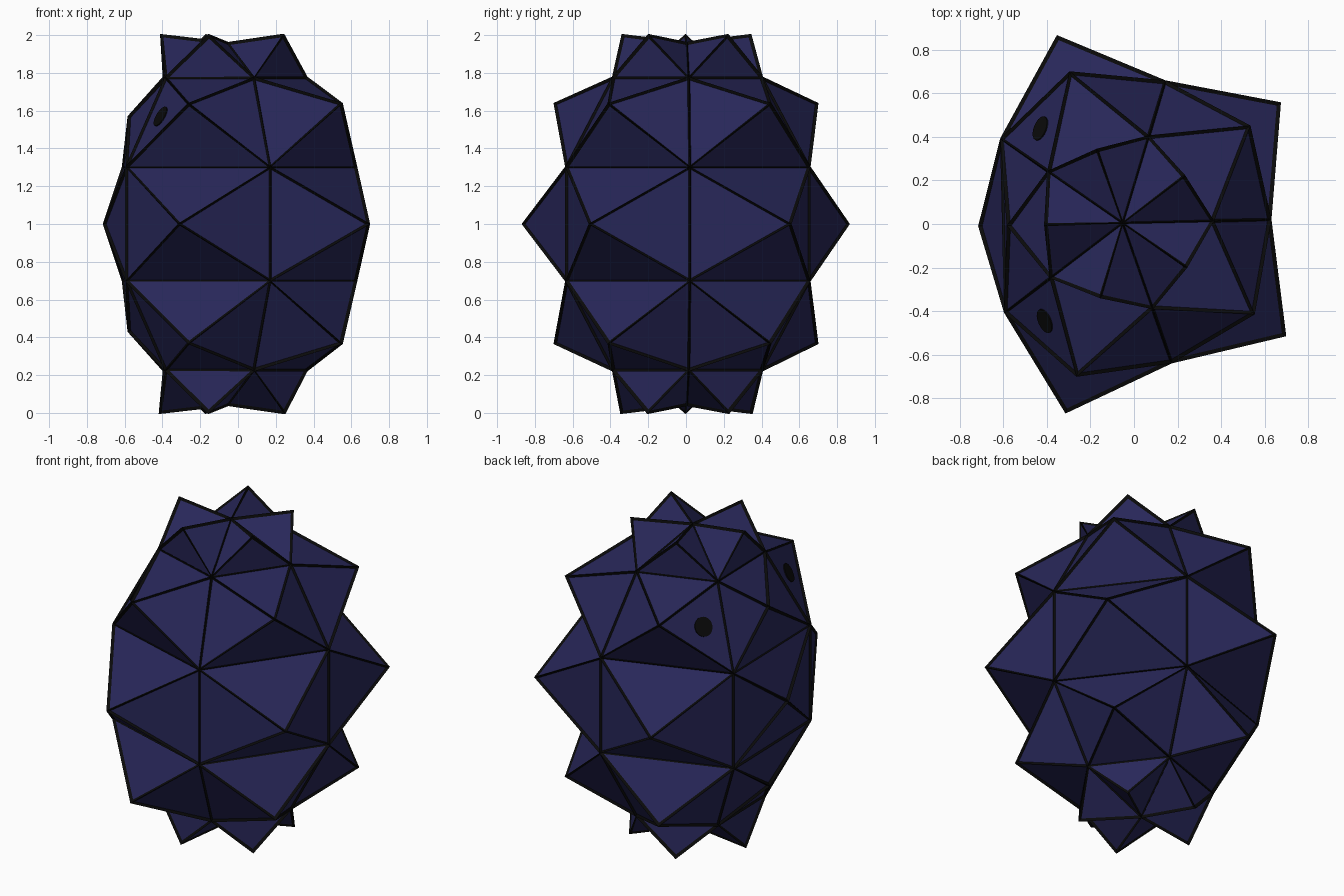
import bpy, bmesh, math
from mathutils import Vector

if "Cube" in bpy.data.objects:
    bpy.data.objects.remove(bpy.data.objects["Cube"])

N = 5
CX, CY = -0.052, 0.005
TURN = math.radians(1.3)


def mat(name, col):
    m = bpy.data.materials.new(name)
    m.diffuse_color = (*col, 1)
    m.use_nodes = True
    m.node_tree.nodes["Principled BSDF"].inputs["Base Color"].default_value = m.diffuse_color
    return m


navy = mat("navy panels", (0.021, 0.020, 0.100))
black = mat("black edging", (0.003, 0.003, 0.003))


def polar(r, step, z):
    a = TURN + step * 2 * math.pi / N
    return Vector((CX + r * math.cos(a), CY + r * math.sin(a), z))


# Five-sided ball: pole, four rings, pole; every panel raised into a pyramid
RINGS = [(0.41, 0.23), (0.67, 0.70), (0.67, 1.30), (0.41, 1.77)]
SPIKES = [(0.725, 0.37), (0.90, 1.0), (0.725, 1.635)]
BACK = [(0.52, 0.435), (0.65, 1.0), (0.52, 1.565)]   # flatter face side


def shell():
    bm = bmesh.new()
    rings = [[bm.verts.new(polar(r, i, z)) for i in range(N)] for r, z in RINGS]
    poles = [bm.verts.new((CX, CY, z)) for z in (0.05, 1.95)]

    def pyramid(base, tip):
        t = bm.verts.new(tip)
        for a, b in zip(base, base[1:] + base[:1]):
            bm.faces.new((a, b, t))

    for i in range(N):
        j = (i + 1) % N
        for k in range(3):
            r, z = BACK[k] if i == 2 else SPIKES[k]
            lo, hi = rings[k], rings[k + 1]
            pyramid([lo[i], lo[j], hi[j], hi[i]], polar(r, i + 0.5, z))
        pyramid([rings[3][i], rings[3][j], poles[1]], polar(0.353, i + 0.5, 1.995))
        pyramid([rings[0][j], rings[0][i], poles[0]], polar(0.36, i + 0.5, 0.005))
    bmesh.ops.recalc_face_normals(bm, faces=bm.faces)
    return bm


def make(name, bm, material):
    me = bpy.data.meshes.new(name)
    bm.to_mesh(me)
    bm.free()
    me.materials.append(material)
    ob = bpy.data.objects.new(name, me)
    bpy.context.collection.objects.link(ob)
    return ob


make("spiked_body", shell(), navy)

# Black edging along every fold
wire = make("edge_frame", shell(), black)
w = wire.modifiers.new("frame", 'WIREFRAME')
w.thickness = 0.028
w.offset = 0
w.use_even_offset = False

# Eye discs lying on the two facets beside the flatter side
for name, spike, side in (("left_eye", 1.5, 2), ("right_eye", 3.5, 3)):
    tri = [polar(*(SPIKES[2][0], spike, SPIKES[2][1])),
           polar(0.41, side, 1.77), polar(0.67, side, 1.30)]
    c = sum(tri, Vector()) / 3
    n = (tri[1] - tri[0]).cross(tri[2] - tri[0]).normalized()
    if n.dot(c - Vector((CX, CY, 1))) < 0:
        n = -n
    bm = bmesh.new()
    bmesh.ops.create_cone(bm, cap_ends=True, segments=20, radius1=0.058,
                          radius2=0.058, depth=0.008)
    eye = make(name, bm, black)
    eye.location = c + n * 0.002
    eye.rotation_euler = n.to_track_quat('Z', 'Y').to_euler()
